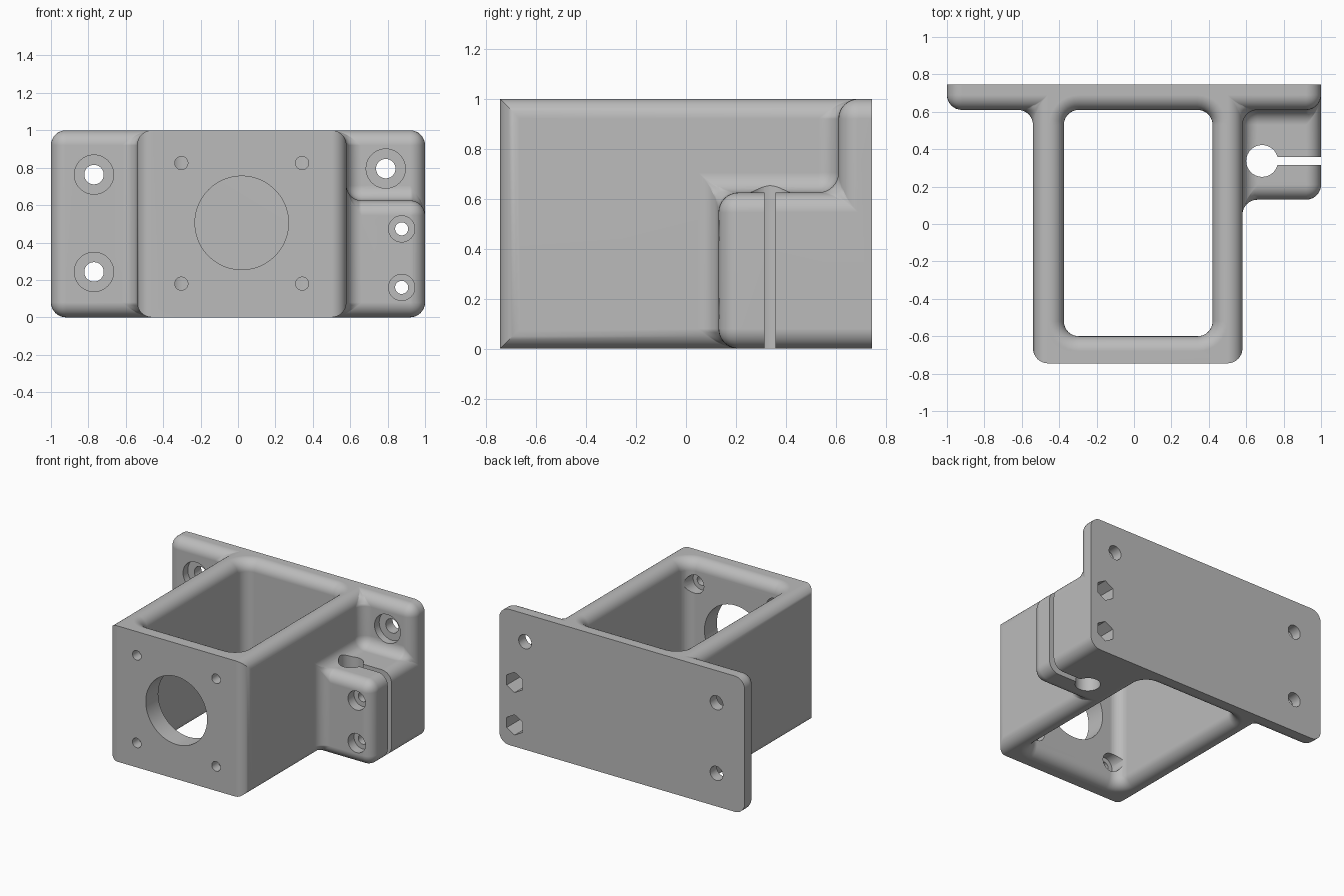
import bpy, bmesh, math
from math import cos, sin, pi

R = 0.08            # shared fillet radius
BACK, FRONT = 0.745, -0.745

if "Cube" in bpy.data.objects:
    bpy.data.objects.remove(bpy.data.objects["Cube"])


def make_object(name, bm):
    bmesh.ops.recalc_face_normals(bm, faces=bm.faces[:])
    mesh = bpy.data.meshes.new(name)
    bm.to_mesh(mesh)
    bm.free()
    obj = bpy.data.objects.new(name, mesh)
    bpy.context.collection.objects.link(obj)
    return obj


def loft(bm, sections):
    """Closed solid through matching rings of points."""
    rings = [[bm.verts.new(p) for p in s] for s in sections]
    n = len(rings[0])
    for a, b in zip(rings, rings[1:]):
        for i in range(n):
            j = (i + 1) % n
            bm.faces.new((a[i], a[j], b[j], b[i]))
    bm.faces.new(rings[0])
    bm.faces.new(rings[-1])


def drill(bm, x, z, steps, sides=40):
    """Stepped hole along y; steps are (y, radius)."""
    angles = [2 * pi * i / sides + pi / 2 for i in range(sides)]
    loft(bm, [[(x + r * cos(a), y, z + r * sin(a)) for a in angles]
              for y, r in steps])


def rounded_rect(x0, x1, y0, y1, r, z, seg=8):
    corners = [(x1 - r, y1 - r), (x0 + r, y1 - r), (x0 + r, y0 + r), (x1 - r, y0 + r)]
    return [(cx + r * cos(a), cy + r * sin(a), z)
            for k, (cx, cy) in enumerate(corners)
            for a in [(k + i / seg) * pi / 2 for i in range(seg + 1)]]


def cut(target, cutter):
    mod = target.modifiers.new("cut", 'BOOLEAN')
    mod.operation, mod.solver, mod.object = 'DIFFERENCE', 'EXACT', cutter
    bpy.context.view_layer.objects.active = target
    bpy.ops.object.modifier_apply(modifier=mod.name)
    bpy.data.objects.remove(cutter)


# Solid body: box, mounting plate and clamp block as filled cells
xs, ys, zs = (-1, -0.54, 0.58, 1), (FRONT, 0.13, 0.61, BACK), (0, 0.625, 1)


def filled(i, j, k):
    if not (0 <= i < 3 and 0 <= j < 3 and 0 <= k < 2):
        return False
    return i == 1 or j == 2 or (i == 2 and j == 1 and k == 0)


bm = bmesh.new()
grid = {}


def corner(c):
    if c not in grid:
        grid[c] = bm.verts.new((xs[c[0]], ys[c[1]], zs[c[2]]))
    return grid[c]


for cell in [(i, j, k) for i in range(3) for j in range(3) for k in range(2)]:
    if not filled(*cell):
        continue
    for axis in range(3):
        for side in (0, 1):
            near = list(cell)
            near[axis] += 2 * side - 1
            if filled(*near):
                continue
            u, v = (axis + 1) % 3, (axis + 2) % 3
            quad = []
            for du, dv in ((0, 0), (1, 0), (1, 1), (0, 1)):
                c = list(cell)
                c[axis] += side
                c[u] += du
                c[v] += dv
                quad.append(corner(tuple(c)))
            bm.faces.new(quad)
bmesh.ops.recalc_face_normals(bm, faces=bm.faces[:])
bmesh.ops.dissolve_limit(bm, angle_limit=0.02, verts=bm.verts[:], edges=bm.edges[:])


# Round every edge except the back rim and the front top and bottom edges
def is_rounded(e):
    a, b = (v.co for v in e.verts)
    on_back = min(a.y, b.y) > BACK - 0.01
    on_front = max(a.y, b.y) < FRONT + 0.01 and abs(a.z - b.z) < 0.01
    return not (on_back or on_front) and e.calc_face_angle(0) > 0.1


bmesh.ops.bevel(bm, geom=[e for e in bm.edges if is_rounded(e)], offset=R,
                offset_type='OFFSET', segments=8, profile=0.5,
                affect='EDGES', clamp_overlap=False)
bracket = make_object("mounting_bracket", bm)

# Open cavity with flared, rounded rims
bm = bmesh.new()
flare = [(R * (1 - cos(t)), R * (1 - sin(t)))
         for t in [i * pi / 16 for i in range(9)]]
half = [(d, 1 - h) for d, h in flare]
profile = [(R, -0.1)] + [(d, 1 - z) for d, z in reversed(half)] + half + [(R, 1.1)]
loft(bm, [rounded_rect(-0.375 - d, 0.42 + d, -0.6 - d, 0.61 + d, R + d, z)
          for d, z in profile])
cut(bracket, make_object("cavity_cutter", bm))

# Keyhole: rod bore with a clamping slot open to the side
bm = bmesh.new()
cx, cy, r, w = 0.685, 0.337, 0.085, 0.022
a0 = math.asin(w / r)
key = [(cx + r * cos(a), cy + r * sin(a))
       for a in [a0 + i * (2 * pi - 2 * a0) / 40 for i in range(41)]]
key += [(1.1, cy - w), (1.1, cy + w)]
loft(bm, [[(x, y, z) for x, y in key] for z in (-0.1, 1.1)])
cut(bracket, make_object("keyhole_cutter", bm))

# Bores and counterbored screw holes
bm = bmesh.new()
drill(bm, 0.02, 0.505, [(-0.9, 0.25), (-0.45, 0.25)], 72)
for x in (-0.303, 0.343):
    for z in (0.18, 0.825):
        drill(bm, x, z, [(-0.9, 0.035), (-0.67, 0.035), (-0.67, 0.068), (-0.4, 0.068)])
for x, z in ((-0.77, 0.763), (-0.77, 0.243), (0.79, 0.795)):
    drill(bm, x, z, [(0.4, 0.105), (0.665, 0.105), (0.665, 0.052), (0.9, 0.052)])
for z in (0.16, 0.473):
    drill(bm, 0.875, z, [(0, 0.07), (0.2, 0.07), (0.2, 0.035), (0.9, 0.035)])
cut(bracket, make_object("hole_cutter", bm))

# Hexagonal nut pockets in the back
bm = bmesh.new()
for z in (0.16, 0.473):
    drill(bm, 0.875, z, [(0.55, 0.075), (0.9, 0.075)], 6)
cut(bracket, make_object("nut_pocket_cutter", bm))

# Grey finish
grey = bpy.data.materials.new("grey")
grey.use_nodes = True
colour = (0.5, 0.5, 0.5, 1)
grey.diffuse_color = colour
grey.node_tree.nodes["Principled BSDF"].inputs["Base Color"].default_value = colour
bracket.data.materials.clear()
bracket.data.materials.append(grey)

# Smooth fillets, crisp edges, flat planes
bpy.ops.object.select_all(action='DESELECT')
bracket.select_set(True)
bpy.context.view_layer.objects.active = bracket
bpy.ops.object.shade_smooth_by_angle(angle=math.radians(30))
normals = bracket.modifiers.new("weighted_normals", 'WEIGHTED_NORMAL')
normals.keep_sharp = True
